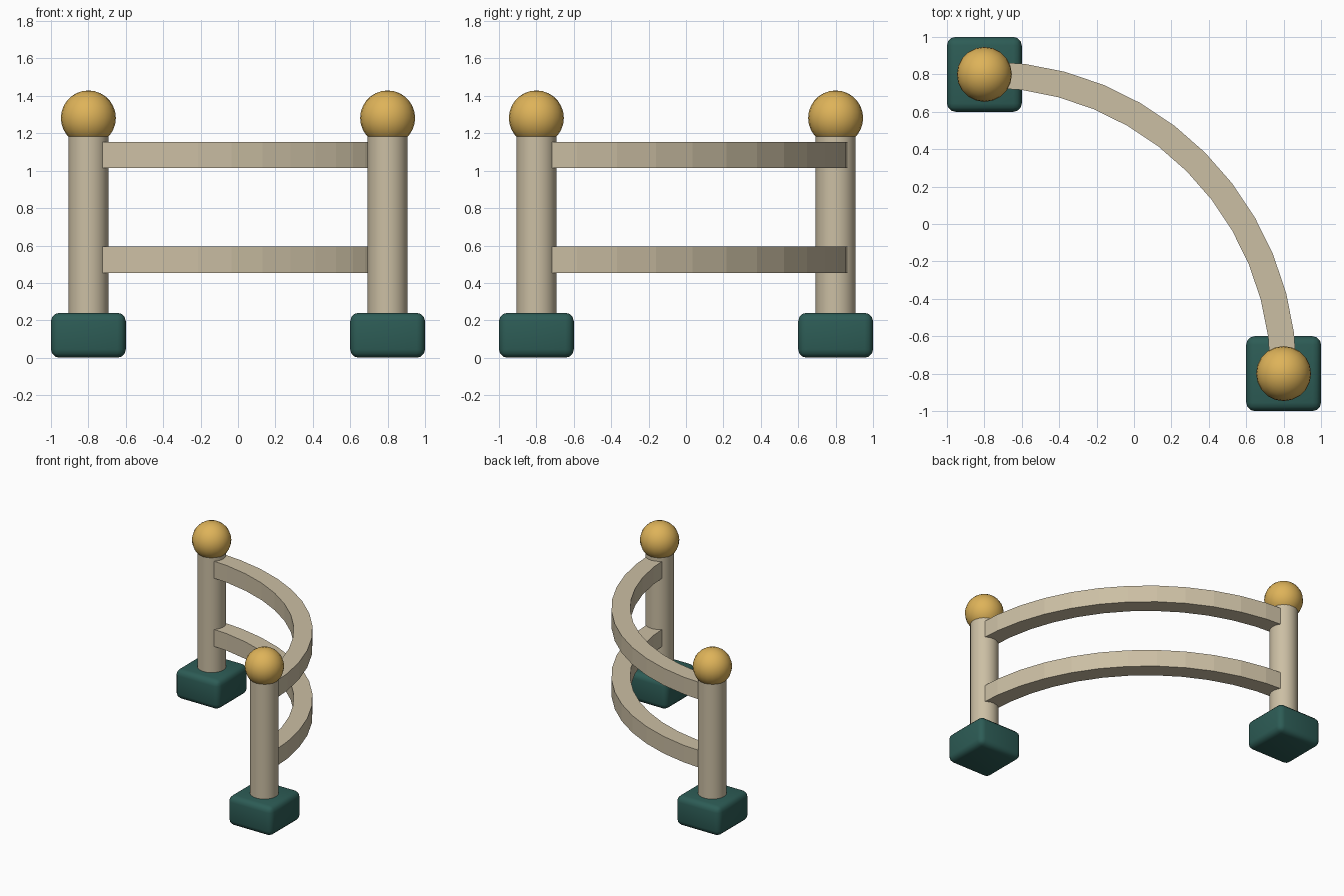
import bpy, bmesh, math
from mathutils import Matrix

if "Cube" in bpy.data.objects:
    bpy.data.objects.remove(bpy.data.objects["Cube"])


def material(name, rgb):
    m = bpy.data.materials.new(name)
    m.diffuse_color = (*rgb, 1)
    m.use_nodes = True
    m.node_tree.nodes["Principled BSDF"].inputs["Base Color"].default_value = m.diffuse_color
    return m


TEAL = material("teal", (0.026, 0.107, 0.092))
BEIGE = material("beige", (0.60, 0.52, 0.37))
GOLD = material("gold", (0.73, 0.45, 0.10))


def add_object(name, bm, mat, smooth_angle=None):
    bmesh.ops.recalc_face_normals(bm, faces=bm.faces)
    mesh = bpy.data.meshes.new(name)
    bm.to_mesh(mesh)
    bm.free()
    mesh.materials.append(mat)
    obj = bpy.data.objects.new(name, mesh)
    bpy.context.collection.objects.link(obj)
    if smooth_angle:
        bpy.ops.object.select_all(action='DESELECT')
        obj.select_set(True)
        bpy.context.view_layer.objects.active = obj
        bpy.ops.object.shade_smooth_by_angle(angle=math.radians(smooth_angle))
    return obj


def add_post(side, x, y):
    # rounded footing block
    bm = bmesh.new()
    bmesh.ops.create_cube(bm, size=1, matrix=Matrix.Translation((x, y, 0.12)) @ Matrix.Diagonal((0.4, 0.4, 0.24, 1)))
    bmesh.ops.bevel(bm, geom=bm.edges[:], offset=0.045, segments=3, profile=0.5, affect='EDGES')
    add_object(side + "_footing", bm, TEAL, 40)

    # round post
    bm = bmesh.new()
    bmesh.ops.create_cone(bm, cap_ends=True, segments=24, radius1=0.107, radius2=0.107, depth=1.0,
                          matrix=Matrix.Translation((x, y, 0.69)))
    add_object(side + "_post", bm, BEIGE, 40)

    # ball finial
    bm = bmesh.new()
    bmesh.ops.create_uvsphere(bm, u_segments=20, v_segments=14, radius=0.147,
                              matrix=Matrix.Translation((x, y, 1.282)))
    add_object(side + "_finial", bm, GOLD, 40)


def add_rail(name, z, radius=1.6, half=0.07, steps=12):
    # square section swept on a quarter circle from post centre to post centre
    bm = bmesh.new()
    rings = []
    for i in range(steps + 1):
        a = math.radians(90 * i / steps)
        rings.append([bm.verts.new((-0.8 + (radius + dr) * math.cos(a), -0.8 + (radius + dr) * math.sin(a), z + dz))
                      for dr, dz in ((-half, -half), (half, -half), (half, half), (-half, half))])
    for p, q in zip(rings, rings[1:]):
        for k in range(4):
            n = (k + 1) % 4
            bm.faces.new((p[k], p[n], q[n], q[k]))
    bm.faces.new(rings[0])
    bm.faces.new(rings[-1])
    add_object(name, bm, BEIGE)


add_post("back_left", -0.8, 0.8)
add_post("front_right", 0.8, -0.8)
add_rail("upper_rail", 1.084)
add_rail("lower_rail", 0.524)
